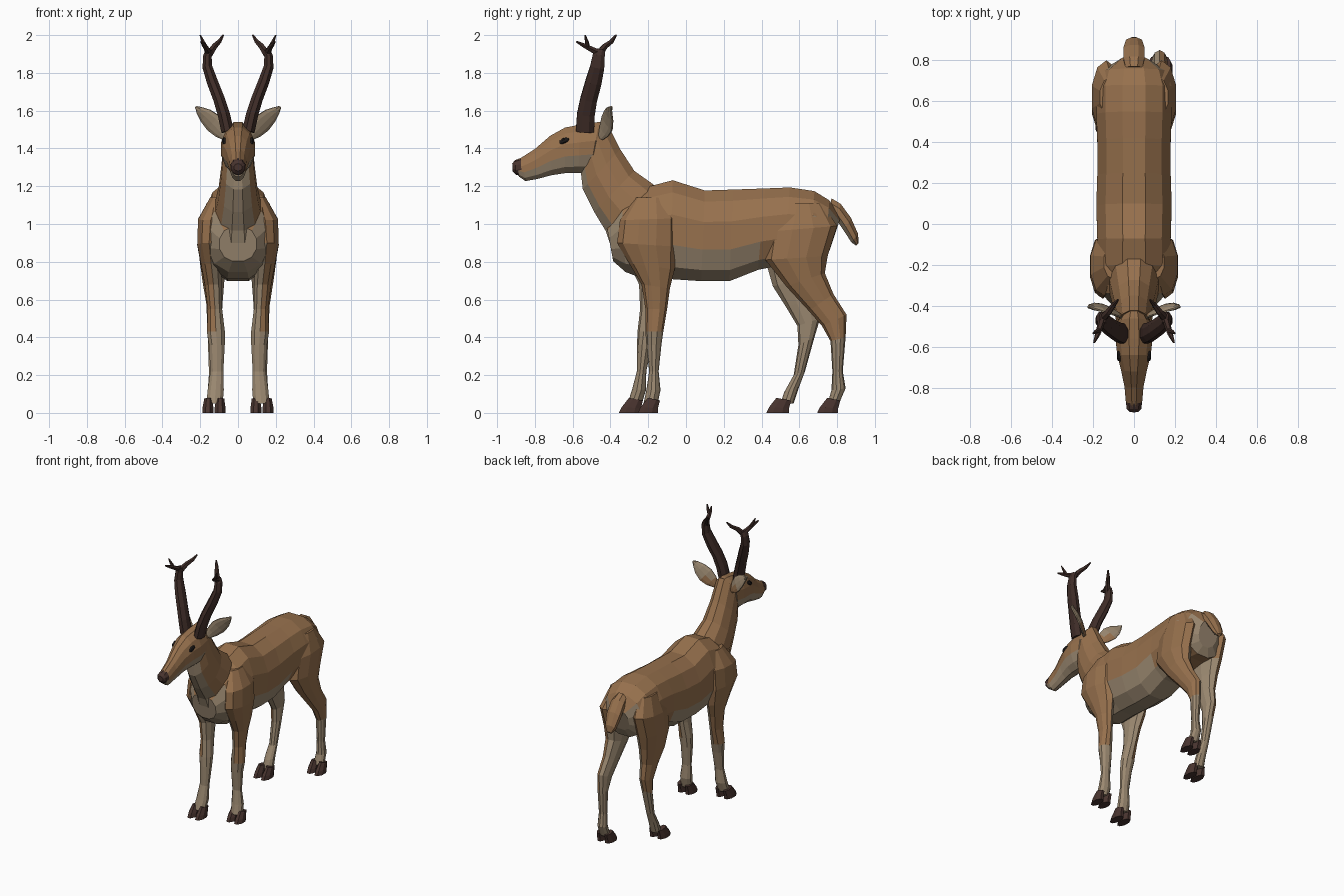
import bpy, bmesh, math
from mathutils import Vector

if "Cube" in bpy.data.objects:
    bpy.data.objects.remove(bpy.data.objects["Cube"])


def material(name, colour):
    mat = bpy.data.materials.new(name)
    mat.use_nodes = True
    mat.diffuse_color = (*colour, 1)
    mat.node_tree.nodes["Principled BSDF"].inputs["Base Color"].default_value = (*colour, 1)
    return mat


brown = material("brown coat", (.31, .165, .075))
tan = material("pale tan coat", (.33, .25, .165))
horn = material("dark horn", (.05, .026, .021))
hoof = material("dark hoof", (.065, .034, .028))
black = material("dark eye", (.012, .01, .01))


def loft(name, rings, mats, sides=12, paint=None, square=1.0):
    """Skin a chain of (centre, half_axis_u, half_axis_v) rings and close both ends."""
    bm = bmesh.new()
    loops = []
    for centre, u, v in rings:
        loop = []
        for i in range(sides):
            a = math.tau * (i + .5) / sides
            c, s = math.cos(a), math.sin(a)
            c = math.copysign(abs(c) ** square, c)
            s = math.copysign(abs(s) ** square, s)
            loop.append(bm.verts.new(centre + u * c + v * s))
        loops.append(loop)
    for a, b in zip(loops, loops[1:]):
        for i in range(sides):
            j = (i + 1) % sides
            bm.faces.new((a[i], a[j], b[j], b[i]))
    bm.faces.new(loops[0])
    bm.faces.new(loops[-1])
    bmesh.ops.recalc_face_normals(bm, faces=bm.faces)
    bm.normal_update()
    if paint:
        for face in bm.faces:
            face.material_index = int(paint(face.calc_center_median(), face.normal))
    mesh = bpy.data.meshes.new(name)
    bm.to_mesh(mesh)
    bm.free()
    for mat in mats:
        mesh.materials.append(mat)
    obj = bpy.data.objects.new(name, mesh)
    bpy.context.collection.objects.link(obj)
    return obj


def section(y0, z0, y1, z1, half_width, x=0):
    """Ring spanning two side-profile points."""
    a, b = Vector((x, y0, z0)), Vector((x, y1, z1))
    return (a + b) / 2, Vector((half_width, 0, 0)), (a - b) / 2


def tube(name, points, mat, side, depth=1.0, sides=8):
    """Tapered tube through (x, y, z, radius) points, mirrored by side."""
    rings = []
    for i, (x, y, z, r) in enumerate(points):
        here = Vector((side * x, y, z))
        p, q = points[max(i - 1, 0)], points[min(i + 1, len(points) - 1)]
        along = Vector((side * (q[0] - p[0]), q[1] - p[1], q[2] - p[2])).normalized()
        u = Vector((0, 1, 0)).cross(along).normalized()
        v = along.cross(u)
        rings.append((here, u * r, v * r * depth))
    return loft(name, rings, [mat], sides)


# Trunk: back point, belly point, half width
trunk = [(-.42, .99, -.385, .8, .1), (-.34, 1.12, -.32, .74, .17),
         (-.2, 1.205, -.22, .7, .19), (-.07, 1.24, -.08, .7, .185),
         (.1, 1.185, .08, .69, .19), (.25, 1.19, .23, .69, .185),
         (.42, 1.195, .38, .75, .185), (.55, 1.2, .52, .78, .19),
         (.68, 1.18, .66, .8, .19), (.76, 1.13, .73, .8, .165),
         (.82, 1.04, .76, .86, .08)]


def trunk_paint(c, n):
    belly = c.z < .86 and c.y < .5
    rump = c.y > .7 and n.z < .4 and c.z < 1.1
    chest = n.y < -.55 and c.z < 1
    return belly or rump or chest


loft("trunk", [section(*r) for r in trunk], [brown, tan], 12, trunk_paint, .9)

# Neck: throat point, nape point, half width
neck = [(-.56, 1.28, -.42, 1.545, .08), (-.55, 1.18, -.345, 1.4, .09),
        (-.49, 1.06, -.27, 1.285, .105), (-.43, .96, -.17, 1.215, .125),
        (-.39, .84, -.08, 1.1, .15)]
loft("neck", [section(*r) for r in neck], [brown, tan], 12,
     lambda c, n: n.y < -.45 and c.z < 1.4)

# Head: crown point, jaw point, half width; the lower half is pale
head = [(-.42, 1.54, -.49, 1.3, .06), (-.46, 1.545, -.51, 1.265, .085),
        (-.56, 1.53, -.57, 1.265, .093), (-.64, 1.515, -.64, 1.265, .085),
        (-.72, 1.47, -.71, 1.255, .065), (-.8, 1.4, -.79, 1.235, .048),
        (-.87, 1.355, -.85, 1.225, .042), (-.895, 1.34, -.885, 1.25, .036)]
loft("head", [section(*r) for r in head], [brown, tan], 12,
     lambda c, n: n.z < -.08 and c.y > -.89)
loft("nose", [section(-.875, 1.35, -.87, 1.255, .041),
              section(-.905, 1.338, -.9, 1.26, .038),
              section(-.92, 1.32, -.918, 1.28, .022)], [hoof], 10)

# Tail
loft("tail", [section(.77, 1.14, .76, 1.04, .045), section(.82, 1.11, .795, 1.02, .056),
              section(.875, 1.035, .835, .96, .056), section(.912, .95, .875, .9, .042),
              section(.915, .9, .9, .885, .018)],
     [brown, tan], 8, lambda c, n: n.y < -.3 and n.z < 0)

# Legs: front point, rear point, half width, distance from the middle
front_leg = [(-.27, 1.14, -.1, 1.14, .05, .1), (-.35, 1.02, -.05, 1.03, .07, .145),
             (-.365, .9, -.05, .88, .066, .153), (-.3, .79, -.06, .76, .055, .142),
             (-.235, .68, -.085, .66, .047, .13), (-.215, .55, -.1, .55, .04, .122),
             (-.215, .43, -.12, .43, .05, .117), (-.21, .36, -.13, .36, .044, .112),
             (-.195, .22, -.145, .22, .036, .112), (-.21, .12, -.135, .12, .045, .118),
             (-.225, .05, -.15, .05, .045, .124)]
haunch = [(.52, 1.11, .72, 1.11, .06, .11), (.44, .96, .8, .99, .075, .135),
          (.42, .81, .75, .83, .073, .135)]
rear_shank = [(.53, .67, .735, .74, .06, .13), (.65, .54, .78, .63, .045, .125),
              (.72, .46, .85, .52, .04, .125), (.765, .38, .845, .4, .036, .125),
              (.775, .22, .83, .22, .03, .125), (.77, .12, .845, .13, .036, .125),
              (.75, .05, .81, .05, .04, .125)]
forward_shank = [(.46, .67, .72, .73, .06, .13), (.53, .56, .7, .61, .045, .125),
                 (.59, .46, .71, .5, .04, .125), (.595, .36, .68, .4, .036, .125),
                 (.57, .2, .63, .22, .03, .125), (.52, .11, .6, .14, .036, .125),
                 (.5, .05, .57, .05, .04, .125)]


def leg(name, rows, side, toe, heel, lean=0):
    def shift(z):
        return lean * max(0, 1 - z / .8)
    rings = [section(a + shift(b), b, c + shift(d), d, w, side * x)
             for a, b, c, d, w, x in rows]
    loft(name, rings, [brown, tan], 10,
         lambda c, n: c.z < .4 or (c.z < .85 and n.x * side < .2))
    # Cloven hoof, one toe either side of the cleft
    for toe_name, offset in (("inner", -.032), ("outer", .032)):
        x = side * (.127 + offset)
        loft(f"{name}_{toe_name}_hoof",
             [section(toe, 0, heel, 0, .031, x), section(toe + .015, .03, heel, .025, .031, x),
              section(toe + .055, .08, heel + .01, .065, .023, x * .99)], [hoof], 8)


leg("left_front_leg", front_leg, 1, -.26, -.145)
leg("right_front_leg", front_leg, -1, -.36, -.235, -.09)
leg("left_hind_leg", haunch + rear_shank, 1, .69, .81)
leg("right_hind_leg", haunch + forward_shank, -1, .42, .55)

# Horns, ears and eyes on both sides
beam = [(.055, -.535, 1.49, .036), (.075, -.53, 1.58, .035), (.1, -.515, 1.66, .033),
        (.135, -.49, 1.75, .032), (.162, -.47, 1.83, .028), (.162, -.462, 1.89, .024),
        (.15, -.455, 1.92, .02)]
back_tine = [(.152, -.46, 1.9, .021), (.125, -.43, 1.94, .017),
             (.1, -.395, 1.965, .013), (.078, -.37, 2, .005)]
front_tine = [(.153, -.45, 1.9, .02), (.165, -.5, 1.925, .016),
              (.178, -.54, 1.945, .013), (.195, -.58, 1.965, .005)]
small_tine = [(.17, -.52, 1.935, .013), (.185, -.525, 1.965, .01), (.2, -.535, 2, .004)]

for label, side in (("left", 1), ("right", -1)):
    tube(f"{label}_horn_beam", beam, horn, side, 1.45)
    for part, path in (("back", back_tine), ("front", front_tine), ("small", small_tine)):
        tube(f"{label}_{part}_tine", path, horn, side, 1, 6)

    base, tip = Vector((side * .065, -.45, 1.46)), Vector((side * .222, -.4, 1.62))
    along = (tip - base).normalized()
    facing = Vector((side * .55, -.8, -.1))
    facing = (facing - along * facing.dot(along)).normalized()
    across = along.cross(facing)
    leaf = [(0, .022, 0), (.2, .046, .008), (.45, .058, .012),
            (.7, .046, .008), (.9, .022, 0), (1, .005, 0)]
    rings = [(base.lerp(tip, t) - facing * cup, across * w, facing * .012)
             for t, w, cup in leaf]
    loft(f"{label}_ear", rings, [tan, brown], 10,
         lambda c, n: n.dot(facing) < -.3 and c.z < 1.52)

    eye = Vector((side * .078, -.645, 1.44))
    loft(f"{label}_eye", [(eye + Vector((side * d, 0, 0)), Vector((0, r, r * .3)),
                          Vector((0, 0, r * .6)))
                         for d, r in ((-.012, .028), (0, .026), (.006, .013))], [black], 8)
